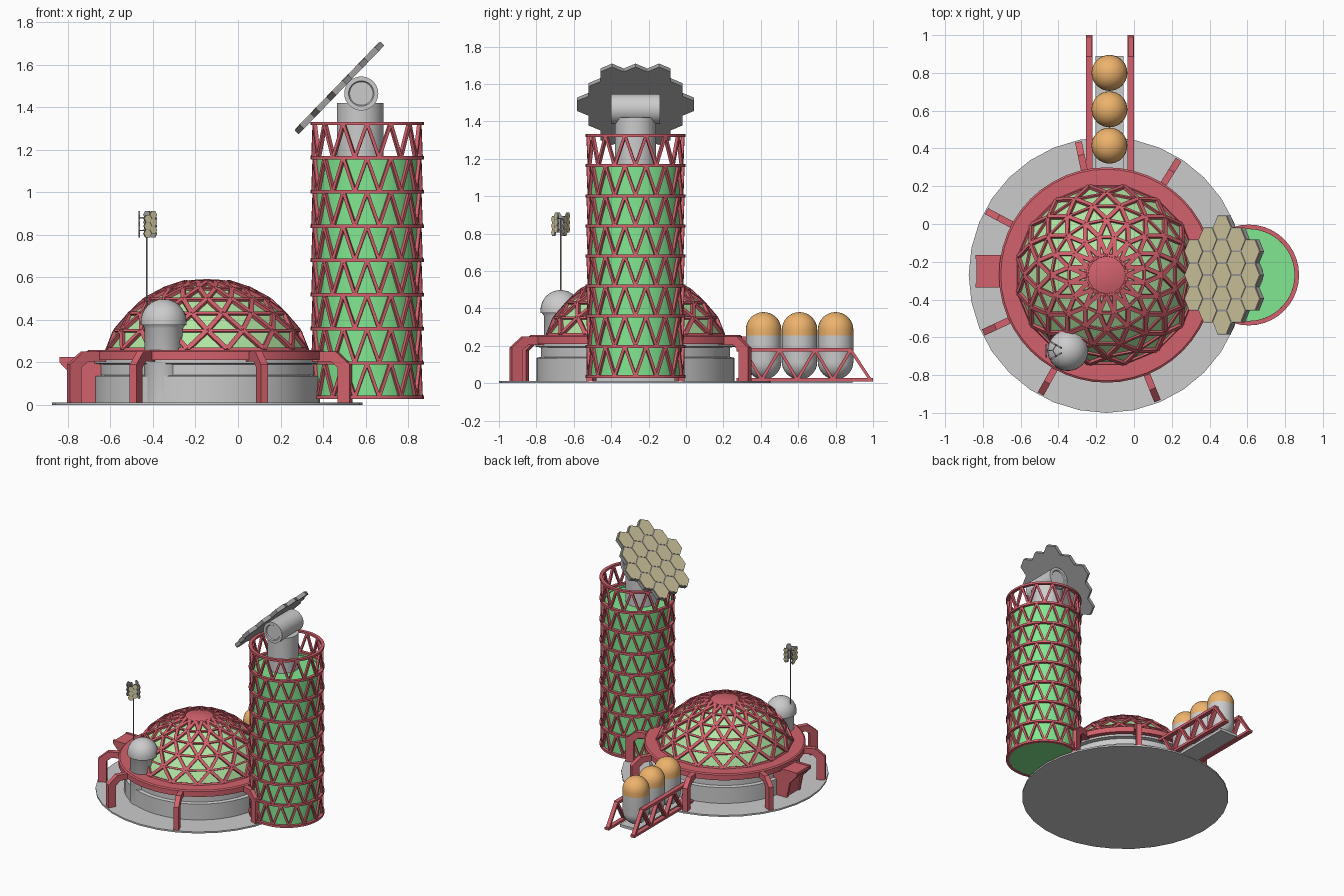
import bpy, bmesh
from math import sin, cos, pi, radians, sqrt
from mathutils import Vector, Matrix

if "Cube" in bpy.data.objects:
    bpy.data.objects.remove(bpy.data.objects["Cube"])


def mat(name, *rgb):
    m = bpy.data.materials.new(name)
    m.diffuse_color = (*rgb, 1)
    m.use_nodes = True
    m.node_tree.nodes["Principled BSDF"].inputs["Base Color"].default_value = m.diffuse_color
    return m


RED = mat("red", .65, .12, .15)
LEAF = mat("dome_green", .45, .80, .37)
GREEN = mat("tower_green", .22, .80, .28)
ORANGE = mat("orange", .85, .45, .15)
TAN = mat("tan", .70, .63, .38)
DARK = mat("dark_grey", .35, .35, .35)
LIGHT = mat("light_grey", .70, .70, .70)
C = Vector((-.145, -.27, 0))      # dome centre
T = Vector((.607, -.27, 0))       # tower centre


def finish(name, bm, material=None, smooth=False):
    bmesh.ops.recalc_face_normals(bm, faces=bm.faces)
    me = bpy.data.meshes.new(name)
    bm.to_mesh(me)
    bm.free()
    ob = bpy.data.objects.new(name, me)
    bpy.context.collection.objects.link(ob)
    if material:
        me.materials.append(material)
    if smooth:
        bpy.ops.object.select_all(action='DESELECT')
        ob.select_set(True)
        bpy.context.view_layer.objects.active = ob
        bpy.ops.object.shade_smooth_by_angle(angle=radians(35))
    return ob


def lathe(name, centre, profile, n=32, material=None, smooth=True, closed=False):
    """Revolve (radius, z) points round a vertical axis."""
    bm = bmesh.new()
    pts = profile + profile[:1] if closed else profile
    vs = [bm.verts.new((r, 0, z)) for r, z in pts]
    es = [bm.edges.new(p) for p in zip(vs, vs[1:])]
    bmesh.ops.spin(bm, geom=vs + es, axis=(0, 0, 1), cent=(0, 0, 0), angle=2 * pi, steps=n)
    bmesh.ops.remove_doubles(bm, verts=bm.verts, dist=1e-5)
    bmesh.ops.translate(bm, verts=bm.verts, vec=centre)
    return finish(name, bm, material, smooth)


def beam(bm, a, b, w, h, out):
    """Box from a to b, w wide and h deep along the outward direction."""
    a, b = Vector(a), Vector(b)
    y = (b - a).normalized()
    x = y.cross(Vector(out)).normalized()
    m = Matrix((x, y, x.cross(y))).transposed().to_4x4()
    m.translation = (a + b) / 2
    bmesh.ops.create_cube(bm, size=1, matrix=m @ Matrix.Diagonal((w, (b - a).length, h, 1)))


def prism(bm, pts, offset):
    """Extrude a closed 3D polygon by offset."""
    f = bm.faces.new([bm.verts.new(p) for p in pts])
    new = bmesh.ops.extrude_face_region(bm, geom=[f], use_keep_orig=True)
    bmesh.ops.translate(bm, vec=offset, verts=[v for v in new['geom'] if isinstance(v, bmesh.types.BMVert)])


def polar(r, a, z):
    return Vector((r * cos(a), r * sin(a), z))


# Ground disc, drum and roof ring
lathe("ground_disc", C, [(0, 0), (.73, 0), (.73, .012), (0, .012)], 32, LIGHT)
lathe("drum_wall", C, [(0, .01), (.53, .01), (.53, .135), (.505, .14), (.505, .19), (.535, .195), (.535, .215), (0, .215)], 48)
lathe("roof_ring", C, [(.46, .21), (.57, .21), (.57, .25), (.56, .257), (.46, .257)], 48, RED, closed=True)

# Faceted dome and its lattice
R, ZC, N = .505, .078, 16
levels = [radians(d) for d in (12, 23.5, 35, 46.5, 58, 69)]
grid = [[C + polar(R * sin(t), 2 * pi * (i + k % 2 / 2) / N, ZC + R * cos(t)) for i in range(N)]
        for k, t in enumerate(levels)]
bm, fr = bmesh.new(), bmesh.new()
rows = [[bm.verts.new(p) for p in row] for row in grid]
bm.faces.new(rows[0])
dome_mid = C + Vector((0, 0, ZC))
for k in range(len(grid)):
    for i in range(N):
        j = (i + 1) % N
        a, b = grid[k][i], grid[k][j]
        beam(fr, a, b, .014, .022, (a + b) / 2 - dome_mid)
        if k + 1 < len(grid):
            lo = rows[k + 1]
            s, e = (i - 1, i) if k % 2 == 0 else (i, j)
            bm.faces.new((rows[k][i], lo[s], lo[e]))
            bm.faces.new((rows[k][i], lo[e], rows[k][j]))
            for q in (s, e):
                b = grid[k + 1][q]
                beam(fr, a, b, .022, .03, (a + b) / 2 - dome_mid)
finish("dome_panels", bm, LEAF)
finish("dome_lattice", fr, RED)
lathe("dome_cap", C, [(0, .592), (.07, .588), (.122, .57), (.12, .555), (0, .57)], 32, RED)

# Bent legs round the drum
bm = bmesh.new()
leg = [(.53, .25), (.65, .25), (.72, .19), (.72, .005), (.66, .005), (.66, .175), (.625, .205), (.53, .205)]
for d in (20, 58, 102, 152, 205, 241, 292, 340):
    a = radians(d)
    side = Vector((-sin(a), cos(a), 0)) * .036
    prism(bm, [C + polar(r, a, z) - side / 2 for r, z in leg], side)
finish("legs", bm, RED)

# Entrance hood on the left side
bm = bmesh.new()
prism(bm, [(x, -.315, z) for x, z in ((-.61, .01), (-.74, .01), (-.765, .13), (-.835, .2), (-.835, .222), (-.61, .222))], (0, .13, 0))
for y in (-.335, -.185):
    prism(bm, [(x, y, z) for x, z in ((-.63, .01), (-.75, .01), (-.775, .13), (-.84, .2), (-.84, .225), (-.63, .225))], (0, .02, 0))
finish("entrance_hood", bm, RED)

# Tower with triangulated cage
lathe("tower_core", T, [(0, .03), (.246, .03), (.246, 1.155), (.225, 1.155), (.225, 1.148), (0, 1.148)], 40, GREEN)
STEP, M, RT = .161, 14, .253
for k in range(9):
    z = .036 + STEP * k
    lathe(f"tower_ring_{k}", T, [(.243, z - .008), (.267, z - .008), (.267, z + .008), (.243, z + .008)], 40, RED, closed=True)
bm = bmesh.new()
for k in range(8):
    z = .036 + STEP * k
    for i in range(M):
        a = 2 * pi * i / M
        for s in (-1, 1):
            p, q = T + polar(RT, a, z), T + polar(RT, a + s * pi / M, z + STEP)
            beam(bm, p, q, .015, .018, (p + q) / 2 - T - Vector((0, 0, z + STEP / 2)))
finish("tower_lattice", bm, RED)

# Dish mount: column and cross drum
lathe("dish_column", Vector((.575, -.27, 0)), [(0, 1.14), (.11, 1.14), (.11, 1.42), (0, 1.42)], 32)
drum = lathe("dish_pivot", Vector(), [(0, -.125), (.055, -.125), (.06, -.132), (.08, -.132), (.08, .132), (.06, .132), (.055, .125), (0, .125)], 32)
drum.rotation_euler.x = pi / 2
drum.location = (.58, -.27, 1.465)


def hexes(name, cells, s, matrix, depth):
    """Hexagonal tiles: dark backing with tan faces."""
    back, face = bmesh.new(), bmesh.new()
    for u, v in cells:
        for b, r, z, d in ((back, s, 0, depth), (face, s * .93, depth, depth * .12)):
            prism(b, [matrix @ Vector((u + r * cos(pi / 3 * i), v + r * sin(pi / 3 * i), z)) for i in range(6)],
                  matrix.to_3x3() @ Vector((0, 0, d)))
    finish(name + "_backing", back, DARK)
    finish(name + "_tiles", face, TAN)


# Nineteen-tile dish tilted at 45 degrees
S = .0725
cells = [(1.5 * S * q, sqrt(3) * S * (r + q / 2)) for q in range(-2, 3) for r in range(-2, 3) if abs(q + r) <= 2]
hexes("dish", cells, S, Matrix.Translation((.487, -.27, 1.482)) @ Matrix.Rotation(radians(-46), 4, 'Y'), .026)

# Small silo with domed top
silo = Vector((-.35, -.67, 0))
arc = [(.108 * cos(pi / 16 * i), .39 + .108 * sin(pi / 16 * i)) for i in range(8)] + [(0, .498)]
lathe("silo", silo, [(0, .01), (.09, .01), (.09, .36), (.1, .375), (.108, .375)] + arc, 32, LIGHT)

# Mast with three tiled panels
mast = Vector((-.43, -.67, 0))
lathe("mast", mast, [(0, .25), (.004, .25), (.004, .88), (0, .88)], 8, DARK)
bm = bmesh.new()
small = [(x, y) for y, xs in ((-.017, (-.039, 0, .039)), (.017, (-.0195, .0195))) for x in xs]
s = .0205
small = [(1.5 * s * c, sqrt(3) * s * (r + c / 2)) for c in (-.5, .5) for r in (-1, 0, 1)]
for i, d in enumerate((60, 180, 300)):
    a = radians(d)
    n, t = Vector((cos(a), sin(a), 0)), Vector((-sin(a), cos(a), 0))
    m = Matrix((t, Vector((0, 0, 1)), n)).transposed().to_4x4()
    m.translation = mast + n * .03 + Vector((0, 0, .85))
    hexes(f"mast_panel_{i}", small, s, m, .008)
    for z in (.82, .88):
        p = mast + Vector((0, 0, z))
        beam(bm, p, p + n * .032, .006, .006, (0, 0, 1))
finish("mast_brackets", bm, DARK)

# Three capsule tanks
quarter = [(.095 * sin(pi / 16 * i), .095 * cos(pi / 16 * i)) for i in range(9)]
for i, y in enumerate((.415, .607, .8)):
    p = Vector((-.13, y, 0))
    lathe(f"tank_body_{i}", p, [(r, .115 - z) for r, z in quarter] + [(.095, .255)], 32, LIGHT)
    lathe(f"tank_cap_{i}", p, [(r, .285 + z) for r, z in quarter] + [(.095, .255)], 32, ORANGE)

# Tank platform and side trusses
bm = bmesh.new()
beam(bm, (-.13, .27, .012), (-.13, .89, .012), .15, .02, (0, 0, 1))
finish("tank_platform", bm)
bm = bmesh.new()
zig = [(.31, .178), (.405, .018), (.5, .178), (.595, .018), (.69, .178), (.785, .018), (.88, .178), (.99, .012)]
for x in (-.238, -.018):
    beam(bm, (x, .27, .018), (x, 1, .018), .034, .018, (0, 0, 1))
    beam(bm, (x, .27, .178), (x, .888, .178), .034, .02, (0, 0, 1))
    for (y0, z0), (y1, z1) in zip(zig, zig[1:]):
        beam(bm, (x, y0, z0), (x, y1, z1), .03, .016, (0, -(z1 - z0), y1 - y0))
finish("tank_trusses", bm, RED)
